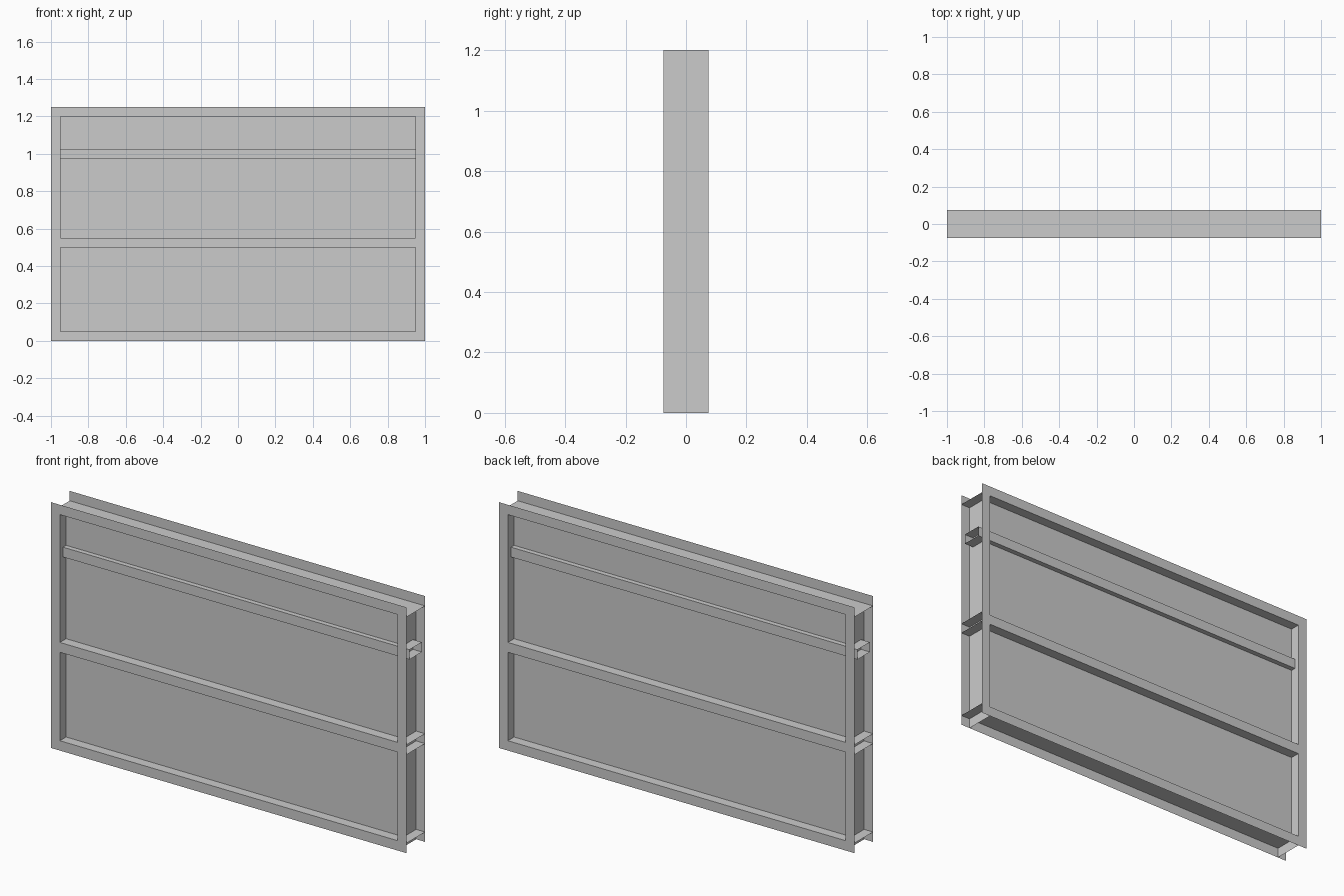
import bpy, bmesh
from mathutils import Vector

if "Cube" in bpy.data.objects:
    bpy.data.objects.remove(bpy.data.objects["Cube"])

W, IN, D = 1.0, 0.95, 0.075      # half width, half opening, half depth
H, T = 1.25, 0.05                # height, profile width


def quads(name, faces):
    """Object made of thin sheets; each face is (origin, edge vector, edge vector)."""
    bm = bmesh.new()
    for o, a, b in faces:
        o, a, b = Vector(o), Vector(a), Vector(b)
        bm.faces.new([bm.verts.new(p) for p in (o, o + a, o + a + b, o + b)])
    bmesh.ops.remove_doubles(bm, verts=bm.verts, dist=1e-5)
    me = bpy.data.meshes.new(name)
    bm.to_mesh(me)
    bm.free()
    ob = bpy.data.objects.new(name, me)
    bpy.context.collection.objects.link(ob)
    return ob


def face_y(x0, x1, z0, z1, y):
    # upright sheet, normal pointing away from the centre plane
    if y < 0:
        return ((x0, y, z0), (x1 - x0, 0, 0), (0, 0, z1 - z0))
    return ((x1, y, z0), (x0 - x1, 0, 0), (0, 0, z1 - z0))


def face_z(z, d, up):
    # level sheet over the full width
    if up:
        return ((-W, -d, z), (2 * W, 0, 0), (0, 2 * d, 0))
    return ((-W, d, z), (2 * W, 0, 0), (0, -2 * d, 0))


# front and back frame faces
for side, y in (("front", -D), ("back", D)):
    quads(side + "_frame_face",
          [face_y(-W, -IN, 0, H, y), face_y(IN, W, 0, H, y)]
          + [face_y(-IN, IN, z, z + T, y) for z in (0, 0.5, H - T)])

# level webs of the bottom, middle and top channels
quads("bottom_web", [face_z(T, D, False)])
quads("middle_webs", [face_z(0.5, D, False), face_z(0.55, D, True)])
quads("top_web", [face_z(H - T, D, True)])

# upright webs of the side channels
for side, s in (("left", -1), ("right", 1)):
    quads(side + "_web", [((s * IN, -s * D, 0), (0, s * 2 * D, 0), (0, 0, H - T))])

# infill panels
for name, z0, z1 in (("lower_panel", T, 0.5), ("upper_panel", 0.55, H - T)):
    quads(name, [face_y(-IN, IN, z0, z1, y) for y in (-0.025, 0.025)])

# open-ended rail tube
quads("cross_rail", [face_y(-W, W, 0.975, 1.025, -0.05), face_y(-W, W, 0.975, 1.025, 0.05),
                     face_z(0.975, 0.05, False), face_z(1.025, 0.05, True)])
